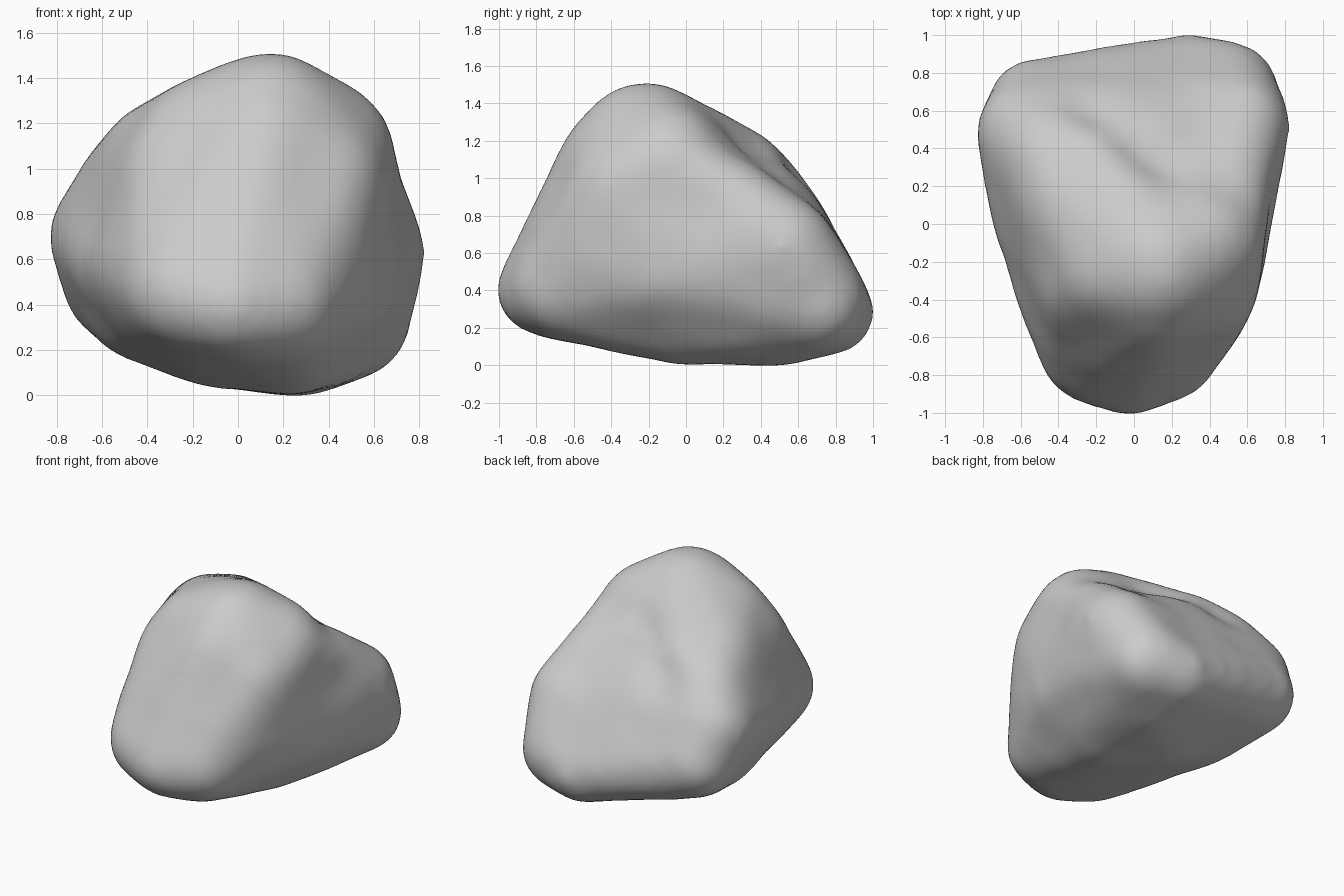
import bpy, bmesh, math
from mathutils import Vector, Matrix, noise

cube = bpy.data.objects.get("Cube")
if cube:
    bpy.data.objects.remove(cube, do_unlink=True)

# Rounded lumps (x, y, z, radius) that the stone skin is stretched over
LUMPS = [
    (.14, -.22, 1.15, .35), (.36, -.08, 1.06, .32),    # summit
    (.12, -.40, 1.11, .25), (-.12, -.22, 1.07, .32),   # summit front and left
    (-.12, .28, 1.03, .25), (-.32, .12, 1.01, .28),    # left ridge
    (-.43, .36, .89, .27),                             # ridge end
    (-.55, .48, .70, .27), (.54, .52, .63, .27),       # shoulders
    (-.45, 0, .62, .28), (.44, -.10, .50, .25),        # flanks
    (.38, -.34, .95, .26), (.42, -.20, .72, .25),      # upper right of front
    (.33, -.45, .60, .25),
    (-.25, -.30, .95, .27), (-.38, -.32, .58, .25),    # upper left of front
    (-.52, .62, .50, .24), (.50, .70, .34, .25),       # back corners
    (.28, .79, .28, .20),                              # back foot
    (.25, .45, .20, .20), (.25, 0, .25, .24),          # underside
    (-.05, .20, .26, .23), (-.42, .24, .38, .22),      # underside left
    (-.02, -.78, .40, .22), (.18, -.67, .41, .25), (-.23, -.68, .46, .25),  # toe
]

# Hollows (x, y, z, reach, depth)
DENTS = [
    (-.22, .55, 1.0, .15, .04), (-.02, .42, 1.15, .17, .07),
    (.16, .28, 1.18, .18, .07), (.45, .16, 1.12, .18, .05),   # groove on back
    (.30, .45, 1.0, .25, .06), (.40, .62, .82, .20, .02),     # back slope
    (-.60, -.25, .75, .25, .02),                              # left front hollow
    (.64, .10, .85, .22, .02),                                # right flank hollow
    (.10, .22, 0, .22, .02),                                  # underside hollow
]
SWELL = 0.02   # makes up for the thickness lost in softening


def lump_hull():
    """Convex skin around all the lumps."""
    bm = bmesh.new()
    for x, y, z, r in LUMPS:
        bmesh.ops.create_icosphere(bm, subdivisions=3, radius=r,
                                   matrix=Matrix.Translation((x, y, z)))
    bmesh.ops.delete(bm, geom=bm.edges[:], context='EDGES_FACES')
    hull = bmesh.ops.convex_hull(bm, input=bm.verts[:])
    inside = {g for g in hull["geom_interior"] if isinstance(g, bmesh.types.BMVert)}
    bmesh.ops.delete(bm, geom=list(inside), context='VERTS')
    mesh = bpy.data.meshes.new("boulder")
    bm.to_mesh(mesh)
    bm.free()
    return mesh


def weather(mesh):
    """Press in the hollows and add a gentle uneven surface."""
    moved = []
    for v in mesh.vertices:
        push = SWELL + 0.006 * noise.noise(v.co * 4)
        for x, y, z, reach, depth in DENTS:
            d = (v.co - Vector((x, y, z))).length / reach
            push -= depth * math.exp(-d * d)
        moved.append(v.co + v.normal * push)
    for v, co in zip(mesh.vertices, moved):
        v.co = co


boulder = bpy.data.objects.new("boulder", lump_hull())
bpy.context.collection.objects.link(boulder)

# Even out the skin and soften it
remesh = boulder.modifiers.new("even_skin", 'REMESH')
remesh.mode = 'VOXEL'
remesh.voxel_size = 0.035
soften = boulder.modifiers.new("soften", 'SMOOTH')
soften.factor = 0.5
soften.iterations = 24
graph = bpy.context.evaluated_depsgraph_get()
skin = bpy.data.meshes.new_from_object(boulder.evaluated_get(graph))
boulder.modifiers.clear()
boulder.data = skin
weather(skin)

stone = bpy.data.materials.new("grey_stone")
stone.use_nodes = True
colour = (0.6, 0.6, 0.6, 1)
stone.diffuse_color = colour
stone.node_tree.nodes["Principled BSDF"].inputs["Base Color"].default_value = colour
skin.materials.clear()
skin.materials.append(stone)
for face in skin.polygons:
    face.use_smooth = True
